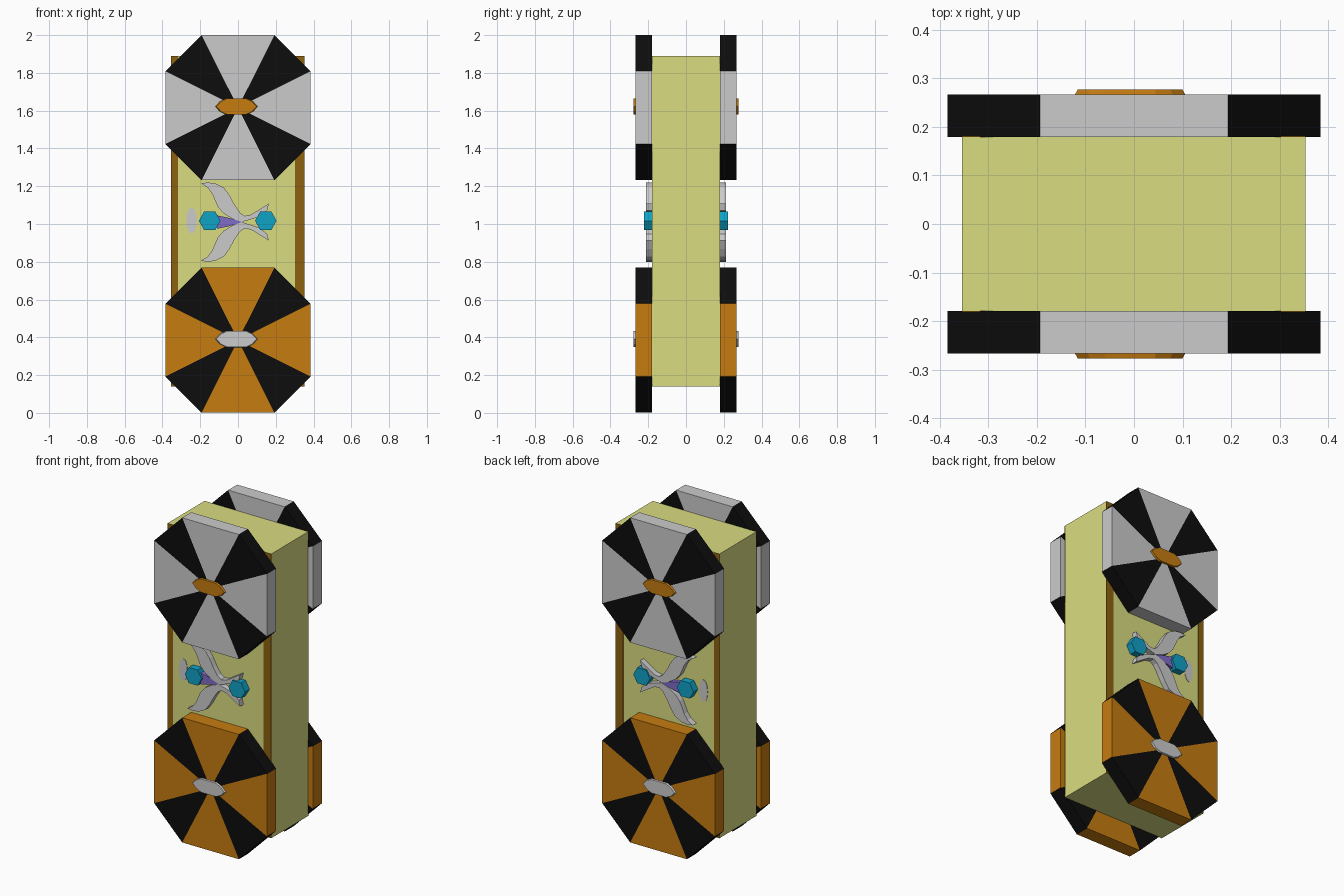
import bpy, bmesh

if "Cube" in bpy.data.objects:
    bpy.data.objects.remove(bpy.data.objects["Cube"])


def material(name, rgb):
    m = bpy.data.materials.new(name)
    m.diffuse_color = (*rgb, 1)
    m.use_nodes = True
    m.node_tree.nodes["Principled BSDF"].inputs["Base Color"].default_value = m.diffuse_color
    return m


YELLOW = material("yellow", (0.70, 0.72, 0.22))
BROWN = material("brown", (0.27, 0.12, 0.005))
ORANGE = material("orange", (0.56, 0.20, 0.005))
BLACK = material("black", (0.004, 0.004, 0.004))
TEAL = material("teal", (0.005, 0.36, 0.56))
PURPLE = material("purple", (0.22, 0.15, 0.58))


def prism(name, pts, y0, y1, mat=None, inset=1.0):
    """Extrude an x-z outline from y0 to y1, scaling the far end by inset."""
    bm = bmesh.new()
    cx = sum(p[0] for p in pts) / len(pts)
    cz = sum(p[1] for p in pts) / len(pts)
    near = [bm.verts.new((x, y0, z)) for x, z in pts]
    far = [bm.verts.new((cx + (x - cx) * inset, y1, cz + (z - cz) * inset)) for x, z in pts]
    bm.faces.new(near)
    bm.faces.new(far[::-1])
    n = len(pts)
    for i in range(n):
        j = (i + 1) % n
        bm.faces.new((near[i], far[i], far[j], near[j]))
    bmesh.ops.recalc_face_normals(bm, faces=bm.faces)
    me = bpy.data.meshes.new(name)
    bm.to_mesh(me)
    bm.free()
    ob = bpy.data.objects.new(name, me)
    bpy.context.collection.objects.link(ob)
    if mat:
        me.materials.append(mat)
    return ob


def rect(x0, x1, z0, z1):
    return [(x0, z0), (x1, z0), (x1, z1), (x0, z1)]


def move(pts, x, z):
    return [(px + x, pz + z) for px, pz in pts]


# Main body
prism("body", rect(-0.354, 0.353, 0.14, 1.89), -0.179, 0.179, YELLOW)

A, B = 0.193, 0.384
OCTAGON = [(A, B), (B, A), (B, -A), (A, -B), (-A, -B), (-B, -A), (-B, A), (-A, B)]
HUB = [(-0.117, 0), (-0.09, 0.028), (-0.055, 0.045), (0.055, 0.045), (0.09, 0.028),
       (0.117, 0), (0.09, -0.028), (0.055, -0.045), (-0.055, -0.045), (-0.09, -0.028)]
HEX = [(-0.057, 0), (-0.03, 0.048), (0.03, 0.048), (0.057, 0), (0.03, -0.048), (-0.03, -0.048)]
# Upper leaf, relative to the ornament's centre line at z = 1.01
LEAF = [(-0.196, 0.205), (-0.16, 0.21), (-0.12, 0.205), (-0.074, 0.182), (-0.045, 0.142),
        (-0.02, 0.095), (0.01, 0.05), (0.035, 0.033), (0.07, 0.04), (0.115, 0.068),
        (0.163, 0.098), (0.154, 0.062), (0.11, 0.028), (0.06, 0.012), (0.02, 0.0),
        (-0.03, 0.018), (-0.075, 0.045), (-0.106, 0.08), (-0.122, 0.115),
        (-0.137, 0.15), (-0.16, 0.182)]
OVAL = [(0, 0.07), (0.016, 0.058), (0.025, 0.033), (0.028, 0), (0.025, -0.033), (0.016, -0.058),
        (0, -0.07), (-0.016, -0.058), (-0.025, -0.033), (-0.028, 0), (-0.025, 0.033), (-0.016, 0.058)]

for s, side in ((-1, "front"), (1, "back")):
    # Edge trims on the body face
    for x0, x1, end in ((-0.354, -0.317, "left"), (0.302, 0.353, "right")):
        prism(f"{side}_trim_{end}", rect(x0, x1, 0.14, 1.89), s * 0.176, s * 0.181, BROWN)

    # Eight-sided discs built from alternating wedges, with a hub each
    for zc, level, col, hub_col in ((1.616, "upper", None, ORANGE), (0.385, "lower", ORANGE, None)):
        for i in range(8):
            wedge = [(0, 0), OCTAGON[i], OCTAGON[(i + 1) % 8]]
            prism(f"{side}_{level}_disc_wedge", move(wedge, 0, zc), s * 0.179, s * 0.267,
                  BLACK if i % 2 == 0 else col)
        prism(f"{side}_{level}_hub", move(HUB, -0.008, zc + 0.006), s * 0.26, s * 0.277, hub_col, 0.92)

    # Centre ornament
    for m, half in ((1, "upper"), (-1, "lower")):
        prism(f"{side}_{half}_leaf", [(x, 1.01 + m * z) for x, z in LEAF], s * 0.175, s * 0.213)
    for x, end in ((-0.15, "left"), (0.147, "right")):
        prism(f"{side}_gem_{end}", move(HEX, x, 1.017), s * 0.175, s * 0.222, TEAL)
    prism(f"{side}_centre_wedge", [(-0.11, 1.045), (-0.06, 1.035), (0.03, 1.01), (-0.06, 0.985), (-0.11, 0.975)],
          s * 0.175, s * 0.208, PURPLE)
    prism(f"{side}_oval_plate", move(OVAL, -0.246, 1.018), s * 0.175, s * 0.182)
